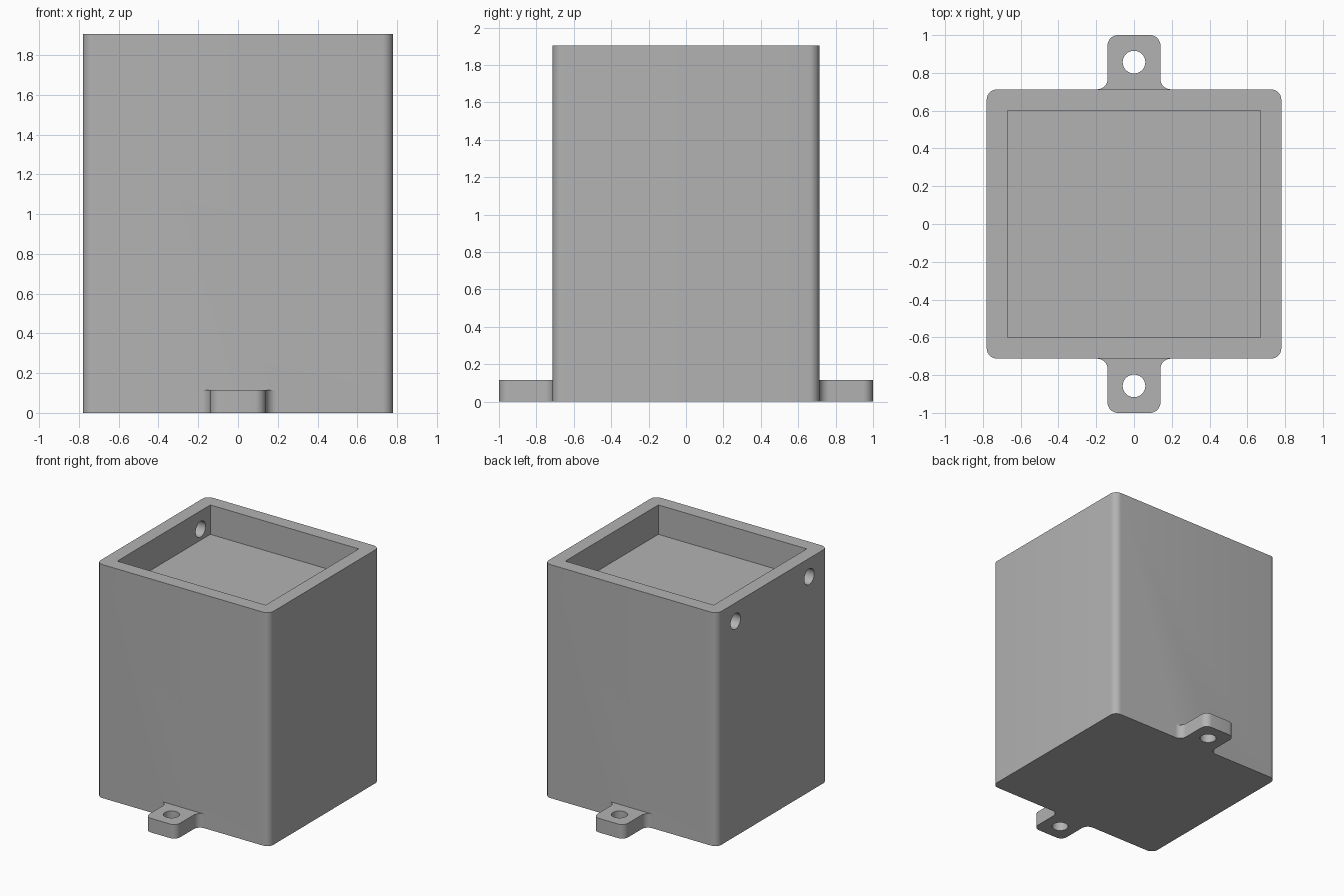
import bpy, bmesh, math
from mathutils import Matrix

cube = bpy.data.objects.get("Cube")
if cube:
    bpy.data.objects.remove(cube, do_unlink=True)

HALF_X, HALF_Y, HEIGHT = 0.78, 0.713, 1.905
POCKET_X, POCKET_Y, FLOOR_Z = 0.67, 0.6, 1.665
TAB_HALF, TAB_HEIGHT, ROUND = 0.14, 0.115, 0.055
TAB_HOLE_Y, HOLE_R = 0.857, 0.06
SIDE_HOLE_Y, SIDE_HOLE_Z = 0.475, 1.755

grey = bpy.data.materials.new("plain grey")
grey.use_nodes = True
colour = (0.45, 0.45, 0.45, 1)
grey.diffuse_color = colour
grey.node_tree.nodes["Principled BSDF"].inputs["Base Color"].default_value = colour


def arc(cx, cy, start, end, r=ROUND, steps=8):
    """Points on an arc, angles in degrees."""
    angles = [math.radians(start + (end - start) * i / steps) for i in range(steps + 1)]
    return [(cx + r * math.cos(a), cy + r * math.sin(a)) for a in angles]


def to_object(name, bm):
    bmesh.ops.recalc_face_normals(bm, faces=bm.faces)
    mesh = bpy.data.meshes.new(name)
    bm.to_mesh(mesh)
    bm.free()
    mesh.materials.append(grey)
    obj = bpy.data.objects.new(name, mesh)
    bpy.context.collection.objects.link(obj)
    return obj


def extrude(name, outline, z0, z1):
    bm = bmesh.new()
    face = bm.faces.new([bm.verts.new((x, y, z0)) for x, y in outline])
    result = bmesh.ops.extrude_face_region(bm, geom=[face])
    verts = [v for v in result["geom"] if isinstance(v, bmesh.types.BMVert)]
    bmesh.ops.translate(bm, verts=verts, vec=(0, 0, z1 - z0))
    return to_object(name, bm)


def cylinder(name, centre, r, depth, axis="Z"):
    bm = bmesh.new()
    turn = Matrix.Rotation(math.pi / 2, 4, "Y") if axis == "X" else Matrix()
    bmesh.ops.create_cone(bm, cap_ends=True, segments=40, radius1=r, radius2=r,
                          depth=depth, matrix=Matrix.Translation(centre) @ turn)
    return to_object(name, bm)


def combine(target, tool, operation):
    """Apply a boolean and drop the tool object."""
    tool.hide_render = True
    mod = target.modifiers.new("combine", "BOOLEAN")
    mod.operation, mod.solver, mod.object = operation, "EXACT", tool
    bpy.context.view_layer.objects.active = target
    bpy.ops.object.modifier_apply(modifier=mod.name)
    bpy.data.objects.remove(tool, do_unlink=True)


# Box with rounded upright edges
cx, cy = HALF_X - ROUND, HALF_Y - ROUND
plan = arc(cx, cy, 0, 90) + arc(-cx, cy, 90, 180) + arc(-cx, -cy, 180, 270) + arc(cx, -cy, 270, 360)
box = extrude("box", plan, 0, HEIGHT)

# Mounting tabs with filleted roots and a screw hole each
half = (arc(TAB_HALF + ROUND, HALF_Y + ROUND, 270, 180)
        + arc(TAB_HALF - ROUND, 1 - ROUND, 0, 90))
root = [(TAB_HALF + ROUND, POCKET_Y)]
right_side = root + half
tab_plan = right_side + [(-x, y) for x, y in reversed(right_side)]
for side in (-1, 1):
    tab = extrude("mounting_tab", [(x, y * side) for x, y in tab_plan], 0, TAB_HEIGHT)
    combine(box, tab, "UNION")
    combine(box, cylinder("screw_hole", (0, side * TAB_HOLE_Y, 0), HOLE_R, 1), "DIFFERENCE")

# Shallow pocket in the top
pocket_plan = [(-POCKET_X, -POCKET_Y), (POCKET_X, -POCKET_Y), (POCKET_X, POCKET_Y), (-POCKET_X, POCKET_Y)]
combine(box, extrude("pocket", pocket_plan, FLOOR_Z, HEIGHT + 1), "DIFFERENCE")

# Two holes through one side wall
for side in (-1, 1):
    hole = cylinder("wall_hole", (-HALF_X, side * SIDE_HOLE_Y, SIDE_HOLE_Z), 0.064, 0.5, "X")
    combine(box, hole, "DIFFERENCE")

# Smooth the rounded surfaces, keep the edges sharp
bpy.ops.object.select_all(action="DESELECT")
box.select_set(True)
bpy.context.view_layer.objects.active = box
bpy.ops.object.shade_smooth_by_angle(angle=math.radians(30))
